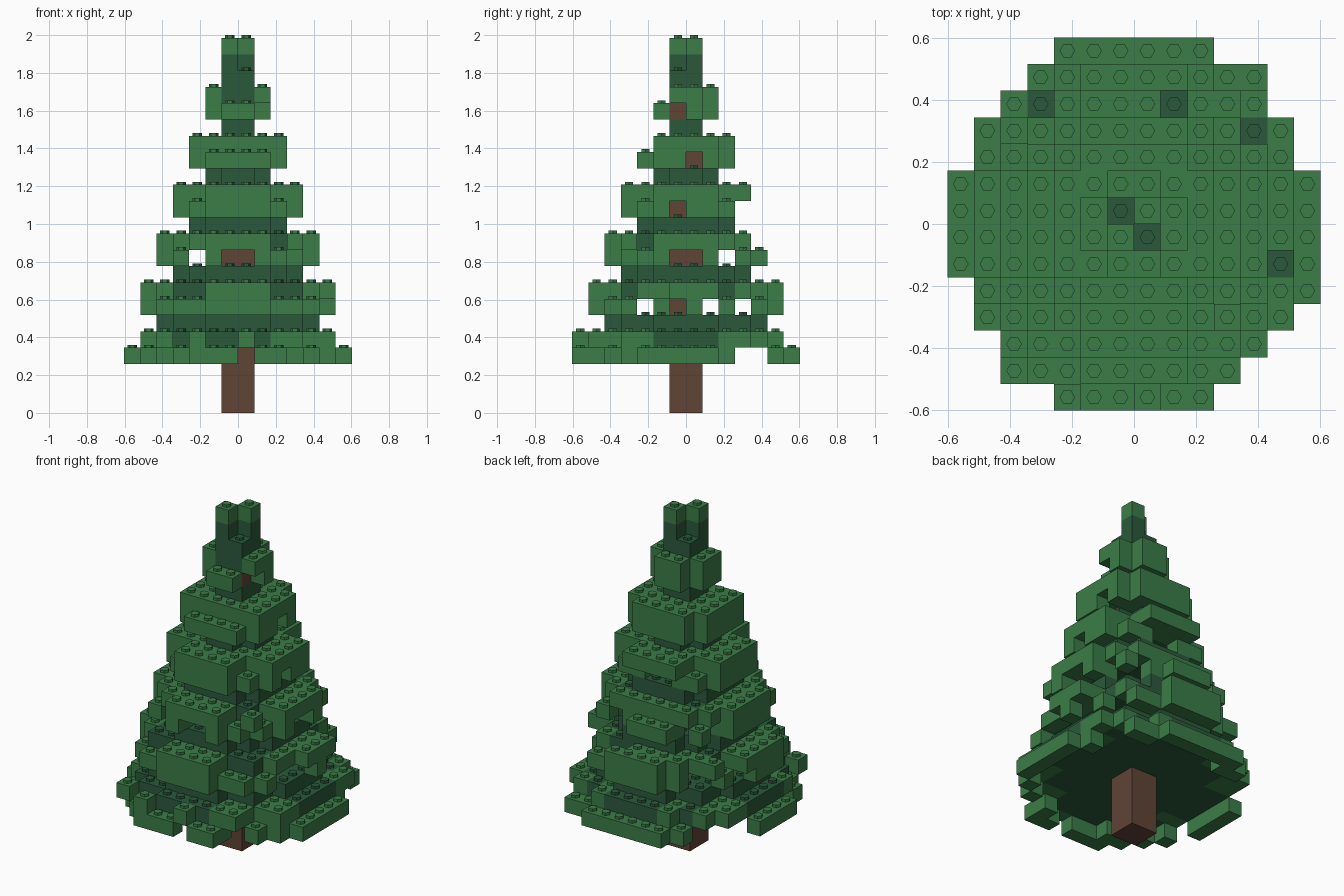
import bpy, bmesh, math, random

if "Cube" in bpy.data.objects:
    bpy.data.objects.remove(bpy.data.objects["Cube"])

P, H = 0.0861, 0.0863          # brick pitch and layer height
STUD_R, STUD_H = 0.025, 0.0151
random.seed(5)


def material(name, rgb):
    m = bpy.data.materials.new(name)
    m.diffuse_color = (*rgb, 1)
    m.use_nodes = True
    m.node_tree.nodes["Principled BSDF"].inputs["Base Color"].default_value = m.diffuse_color
    return m


MATS = {
    "light": material("leaf green", (0.044, 0.205, 0.064)),
    "dark": material("deep green", (0.023, 0.102, 0.044)),
    "brown": material("bark brown", (0.117, 0.056, 0.036)),
}
GRID = [(i, j) for i in range(-7, 7) for j in range(-7, 7)]
layers = {z: {} for z in range(23)}      # layer -> {(i, j): colour}


def disc(r):
    return [c for c in GRID if math.hypot(c[0] + .5, c[1] + .5) <= r]


# trunk core cells
for z in (0, 1, 2, 3, 6, 9, 12, 15, 18):
    for c in disc(1):
        layers[z][c] = "brown"

# gaps that reveal the trunk: whole rows in y, slots on +x and on the front
open_rows = {6: (-3, 1), 9: (2,)}
side_slots = {6: (-1,), 9: (-1, 0), 12: (-1,), 15: (0,), 18: (-1,)}
front_slots = {3: (0,), 9: (-1, 0)}
short_side = {10: 1, 12: 1, 16: -1, 19: -1}

# six tiers: hollow ring below, wide leafy disc in the middle, dark disc on top
for k in range(6):
    R, low, mid, top = 7 - k, 3 + 3 * k, 4 + 3 * k, 5 + 3 * k
    for c in disc(max(1, R - 2)):
        layers[top][c] = "dark"
    for c in disc(max(1, R - 1)):
        layers[mid][c] = "dark"
    outline = set(disc(R))
    if k == 0:
        outline -= {(-7, 2), (-7, -3), (6, 2)}
        outline |= {(4, 5), (-5, -6)}
    pick = {}
    for c in sorted(outline):
        x, y = c[0] + .5, c[1] + .5
        d = math.hypot(x, y)
        if d <= R - 2 or d < 1:
            continue
        # four cells share a choice in the middle of each side, others stand alone
        steep = abs(y) > abs(x)
        t = c[0] if steep else c[1]
        centre = -2 <= t <= 1
        key = (steep, (y if steep else x) > 0, 99 if centre else t)
        if key not in pick:
            if centre:
                pick[key] = (True, k > 0 and (k < 5 or random.random() < .7))
            else:
                lo = random.random() < .7
                pick[key] = (lo, not lo or random.random() < .3)
        lower, upper = pick[key]

        def banned(z):
            return short_side.get(z, 0) * y > R - 1

        if k == 0 and max(abs(x), abs(y)) > 6:
            lower, upper = True, y < -6 and c[0] == -3
        if c[1] in open_rows.get(low, ()) and abs(x) > abs(y) - 1:
            lower = False
        if x > 0 and c[1] in side_slots.get(low, ()):
            lower = False
        if y < 0 and c[0] in front_slots.get(low, ()):
            lower = False
        if banned(low):
            lower = False
        rim = d > R - 1
        upper = upper or (rim and not lower)
        if banned(mid):
            lower, upper = True, False
        if lower and d > R - 1.2:
            layers[low][c] = "light"
        if upper:
            layers[mid][c] = "light"

# a few deep green bricks showing through the skirt
for c in ((-4, 4), (1, 4), (4, 3), (5, -2)):
    layers[4][c] = "dark"
    for z in (6, 7, 9, 10):
        layers[z].pop(c, None)

# tip: a two-by-two post ending in two diagonal light bricks
for c in disc(1):
    layers[20][c] = "dark"
for c in ((-1, -1), (0, 0)):
    layers[21][c] = "dark"
    layers[22][c] = "light"


def add_box(bm, lo, hi):
    v = [bm.verts.new((x, y, z)) for z in (lo[2], hi[2])
         for x, y in ((lo[0], lo[1]), (hi[0], lo[1]), (hi[0], hi[1]), (lo[0], hi[1]))]
    bm.faces.new(v[3::-1])
    bm.faces.new(v[4:])
    for a in range(4):
        b = (a + 1) % 4
        bm.faces.new((v[a], v[b], v[b + 4], v[a + 4]))


def add_stud(bm, x, y, z):
    rings = [[bm.verts.new((x + STUD_R * math.cos(a * math.pi / 3),
                            y + STUD_R * math.sin(a * math.pi / 3), h))
              for a in range(6)] for h in (z, z + STUD_H)]
    bm.faces.new(rings[1])
    for a in range(6):
        b = (a + 1) % 6
        bm.faces.new((rings[0][a], rings[0][b], rings[1][b], rings[1][a]))


def add_bricks(bm, z, colour):
    """Group the cells of one layer into bricks up to four long and two wide."""
    free = {c for c, col in layers[z].items() if col == colour}
    along = (1, 0) if z % 2 else (0, 1)
    across = (along[1], along[0])
    above = layers.get(z + 1, {})
    for c in sorted(free):
        if c not in above:
            add_stud(bm, (c[0] + .5) * P, (c[1] + .5) * P, (z + 1) * H)
    for c in sorted(free):
        if c not in free:
            continue
        run = [c]
        while len(run) < 4:
            n = (run[-1][0] + along[0], run[-1][1] + along[1])
            if n not in free:
                break
            run.append(n)
        side = [(a + across[0], b + across[1]) for a, b in run]
        if all(s in free for s in side):
            run += side
        free.difference_update(run)
        lo, hi = run[0], run[-1]
        add_box(bm, (lo[0] * P, lo[1] * P, z * H),
                ((hi[0] + 1) * P, (hi[1] + 1) * P, (z + 1) * H))


def finish(bm, name, colour):
    if bm.faces:
        me = bpy.data.meshes.new(name)
        bm.to_mesh(me)
        me.materials.append(MATS[colour])
        bpy.context.collection.objects.link(bpy.data.objects.new(name, me))
    bm.free()


# trunk: one solid post below the foliage, bricks inside it
bm = bmesh.new()
add_box(bm, (-P, -P, 0), (P, P, 3 * H))
for z in range(3, 19, 3):
    add_bricks(bm, z, "brown")
finish(bm, "trunk", "brown")

# foliage: one light and one dark object per tier
for k in range(7):
    for colour, part in (("light", "branches"), ("dark", "inner_foliage")):
        bm = bmesh.new()
        for z in range(3 + 3 * k, min(6 + 3 * k, 23)):
            add_bricks(bm, z, colour)
        finish(bm, f"{part}_tier_{k + 1}", colour)
